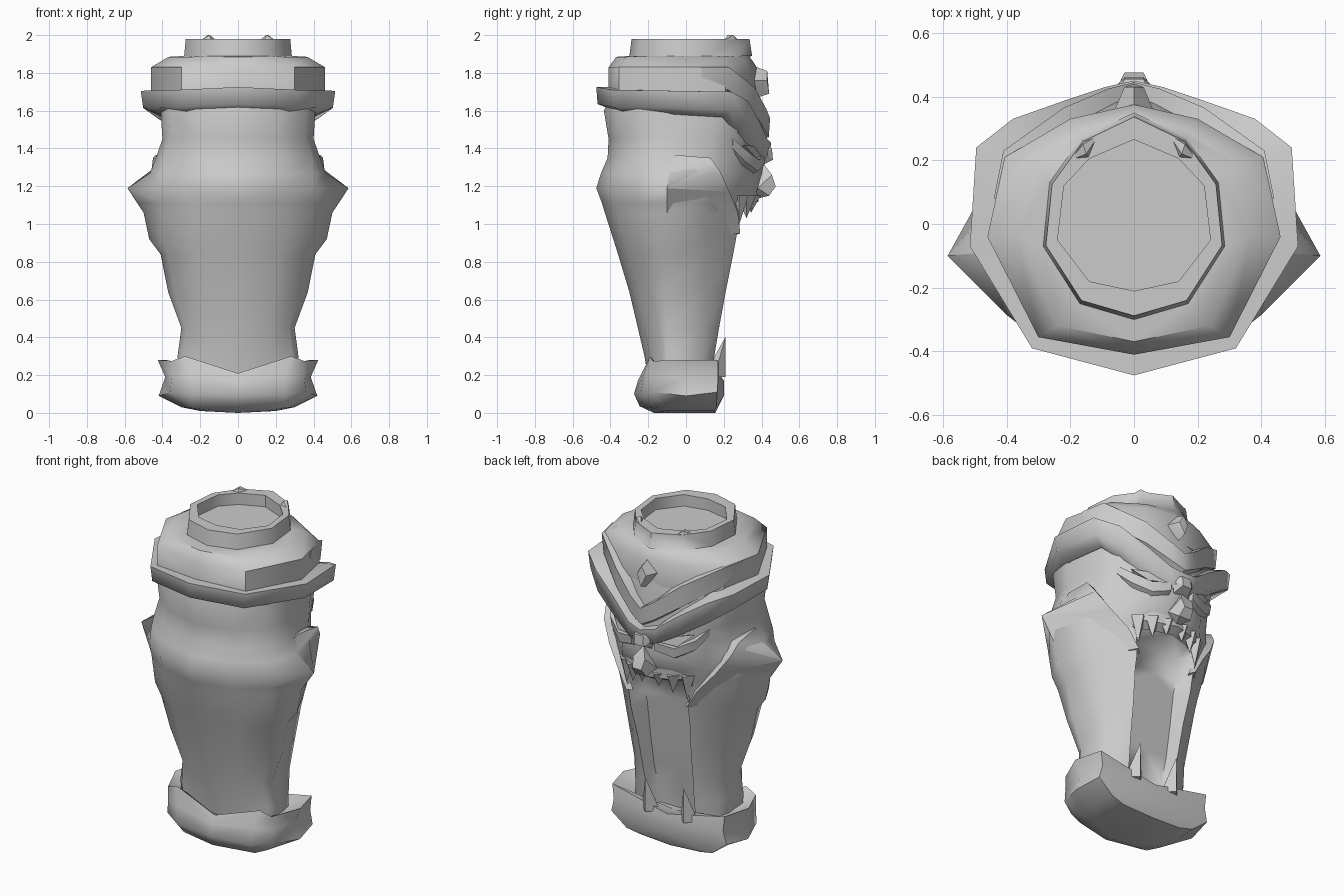
import bpy
import bmesh
from math import radians

default_cube = bpy.data.objects.get("Cube")
if default_cube:
    bpy.data.objects.remove(default_cube, do_unlink=True)

# One plain stone colour for every part
stone = bpy.data.materials.new("stone grey")
stone.use_nodes = True
stone.diffuse_color = (.6, .6, .6, 1)
shader = stone.node_tree.nodes["Principled BSDF"]
shader.inputs["Base Color"].default_value = stone.diffuse_color
shader.inputs["Roughness"].default_value = .8


def mirror(bm):
    geometry = bm.verts[:] + bm.edges[:] + bm.faces[:]
    bmesh.ops.mirror(bm, geom=geometry, axis='X', merge_dist=.001)


def finish(name, bm, angle):
    """Close open ends and turn the bmesh into a shaded object."""
    bmesh.ops.remove_doubles(bm, verts=bm.verts[:], dist=.0005)
    bmesh.ops.holes_fill(bm, edges=[e for e in bm.edges if e.is_boundary], sides=0)
    bmesh.ops.recalc_face_normals(bm, faces=bm.faces[:])
    mesh = bpy.data.meshes.new(name)
    bm.to_mesh(mesh)
    bm.free()
    mesh.materials.append(stone)
    part = bpy.data.objects.new(name, mesh)
    bpy.context.collection.objects.link(part)
    bpy.ops.object.select_all(action='DESELECT')
    part.select_set(True)
    bpy.context.view_layer.objects.active = part
    bpy.ops.object.shade_smooth_by_angle(angle=radians(angle))


def loft(name, rows, closed=False, angle=45):
    """Skin equal-length rows of points, one half of the model."""
    bm = bmesh.new()
    grid = [[bm.verts.new(point) for point in row] for row in rows]
    count = len(rows[0])
    for lower, upper in zip(grid, grid[1:]):
        for i in range(count if closed else count - 1):
            j = (i + 1) % count
            bm.faces.new((lower[i], lower[j], upper[j], upper[i]))
    mirror(bm)
    finish(name, bm, angle)


def band(name, path, inset=.8, undercut=.03, angle=45):
    """Moulding whose path points are x, y, top z and bottom z."""
    rows = []
    for x, y, top, bottom in path:
        rows.append([(x * inset, y * inset, top),
                     (x, y, top),
                     (x * .975, y * .985, bottom),
                     (x * inset, y * inset, bottom - undercut)])
    loft(name, rows, closed=True, angle=angle)


def hull(name, points, central=False):
    """Small faceted solid, either one across the centre or a pair."""
    bm = bmesh.new()
    for point in points:
        bm.verts.new(point)
    if central:
        mirror(bm)
    bmesh.ops.convex_hull(bm, input=bm.verts[:])
    if not central:
        mirror(bm)
    finish(name, bm, angle=20)


def tooth(name, x, y, root, tip, width, lean=0):
    """Four-sided spike from its root height to its tip height."""
    base = [(x - width, y, root), (x + width, y, root),
            (x, y + width, root), (x, y - width, root)]
    hull(name, base + [(x, y + lean, tip)])


def at_height(outline, z, sx=1, sy=1):
    return [(x * sx, y * sy, z) for x, y in outline]


# Body: height, front y, half width, flank x/y, rim x/y, inner x, centre y
levels = [
    (.18, -.20, .31, .28, .09, .16, .13, .12, .07),
    (.30, -.22, .32, .28, .09, .16, .15, .13, .08),
    (.45, -.255, .30, .28, .10, .17, .175, .14, .11),
    (.64, -.30, .37, .31, .11, .18, .21, .15, .13),
    (.84, -.36, .41, .35, .11, .20, .25, .15, .16),
    (.92, -.385, .47, .37, .11, .20, .265, .16, .17),
    (1.06, -.43, .50, .41, .11, .22, .28, .16, .19),
    (1.11, -.445, .53, .42, .11, .25, .26, .17, .33),
    (1.19, -.475, .585, .43, .11, .28, .25, .19, .40),
    (1.27, -.45, .465, .41, .12, .31, .25, .19, .41),
    (1.35, -.415, .435, .39, .12, .32, .25, .20, .41),
    (1.45, -.41, .40, .385, .14, .33, .26, .20, .40),
    (1.60, -.435, .41, .39, .17, .33, .29, .18, .40),
    (1.75, -.36, .38, .37, .15, .30, .26, .18, .37),
]
body_rows = []
for z, front, width, flank_x, flank_y, rim_x, rim_y, inner_x, centre in levels:
    shoulder = min(width * .9, .40)
    is_face = z > 1.1
    inner_y = centre - .06 if is_face else centre
    body_rows.append([(0, front, z),
                      (shoulder * .6, front * .865, z),
                      (shoulder, front * .6, z),
                      (width, -.1, z),
                      (flank_x, flank_y, z),
                      (rim_x, rim_y, z),
                      (inner_x, inner_y, z),
                      (0, centre, z)])
loft("hollow_jaw_body", body_rows, angle=62)

# Cheek plates: wedge from the flared flank to a raised edge beside the face
flare_root = [(.43, -.1, 1.33), (.46, -.1, 1.27), (.585, -.1, 1.19),
              (.585, -.1, 1.189), (.50, -.1, 1.06), (.47, -.1, .92)]
plate_edge = [(.435, -.05, 1.365), (.45, .13, 1.35), (.43, .18, 1.28),
              (.36, .23, 1.17), (.27, .275, 1.06), (.205, .287, .95)]
loft("cheek_plate", [[root, edge, (edge[0] * .86, edge[1] * .9, edge[2] - .01)]
                     for root, edge in zip(flare_root, plate_edge)],
     closed=True, angle=60)

# Cap with a stepped crown and a shallow dish in its top
cap_edge = [(0, -.41), (.3, -.355), (.46, -.04), (.405, .21), (.2, .33), (0, .375)]
crown_edge = [(0, -.30), (.17, -.25), (.285, -.07), (.265, .13), (.165, .27), (0, .35)]
dish_edge = [(0, -.21), (.14, -.18), (.24, -.05), (.22, .12), (.14, .205), (0, .265)]
loft("cap", [at_height(cap_edge, 1.68),
             at_height(cap_edge, 1.83),
             at_height(cap_edge, 1.885, .8, .9),
             at_height(crown_edge, 1.89),
             at_height(crown_edge, 1.98, .97, .96),
             at_height(dish_edge, 1.98),
             at_height(dish_edge, 1.91)])
hull("crown_bump", [(.14, .205, 1.97), (.20, .20, 1.97), (.11, .28, 1.97),
                    (.16, .26, 1.97), (.16, .25, 2.0), (.15, .22, 2.0)])

# Brim that dives at the back to form the brows
band("brim_and_brow", [(0, -.475, 1.725, 1.635), (.32, -.39, 1.71, 1.62),
                       (.515, -.07, 1.705, 1.615), (.495, .24, 1.70, 1.60),
                       (.38, .33, 1.65, 1.52), (.21, .39, 1.54, 1.42),
                       (.09, .43, 1.45, 1.36), (0, .45, 1.43, 1.34)],
     undercut=.035, angle=75)

# Forehead crest in a V, with a gem above its point
band("forehead_crest", [(.44, .08, 1.83, 1.74), (.41, .23, 1.83, 1.71),
                        (.22, .365, 1.72, 1.59), (.08, .425, 1.61, 1.50),
                        (0, .445, 1.56, 1.46)], inset=.82)
hull("forehead_gem", [(0, .35, 1.84), (0, .43, 1.81), (.06, .36, 1.76),
                      (.03, .43, 1.76), (0, .44, 1.69), (0, .38, 1.67)],
     central=True)

# Eyes and lower lids
hull("eye", [(.10, .40, 1.36), (.28, .31, 1.42), (.20, .37, 1.35),
             (.20, .36, 1.41), (.19, .25, 1.38)])
band("lower_lid", [(.34, .25, 1.45, 1.40), (.29, .32, 1.39, 1.33),
                   (.19, .385, 1.34, 1.28), (.08, .42, 1.36, 1.31)], inset=.85)

# Brow knot and nose
hull("brow_knot", [(.05, .40, 1.42), (.07, .42, 1.37), (.03, .455, 1.40),
                   (.03, .46, 1.34), (.05, .40, 1.31)], central=True)
hull("nose", [(0, .41, 1.32), (.07, .38, 1.19), (.04, .455, 1.26),
              (.03, .475, 1.20), (.04, .44, 1.15), (0, .36, 1.13)],
     central=True)

# Upper lip and its ragged teeth
band("upper_lip", [(.25, .27, 1.20, 1.13), (.15, .345, 1.20, 1.12),
                   (0, .39, 1.19, 1.12)], inset=.85)
teeth = [(.055, .345, 1.06), (.135, .32, 1.03), (.205, .28, .99)]
for index, (x, y, tip) in enumerate(teeth):
    tooth(f"upper_teeth_{index + 1}", x, y, 1.15, tip, .05)

# Lower fangs standing inside the chin
tooth("lower_fang", .13, .15, .19, .405, .06, lean=.06)

# Chin-shaped foot with flared sides
foot_rows = [
    [(0, -.17, 0), (.18, -.12, .01), (.2, -.08, .01),
     (.2, .02, .01), (.2, .15, .01), (0, .155, 0)],
    [(0, -.245, .035), (.24, -.18, .025), (.28, -.12, .03),
     (.3, .02, .03), (.29, .16, .03), (0, .165, .02)],
    [(0, -.275, .10), (.25, -.24, .10), (.36, -.17, .11),
     (.42, 0, .09), (.39, .165, .11), (0, .20, .09)],
    [(0, -.255, .17), (.25, -.225, .20), (.35, -.175, .19),
     (.385, 0, .19), (.37, .17, .19), (0, .20, .17)],
    [(0, -.225, .21), (.28, -.19, .30), (.35, -.175, .275),
     (.425, 0, .28), (.38, .17, .28), (0, .18, .20)],
]
foot_rows.append([(x * .6, y * .6, .2) for x, y, z in foot_rows[-1]])
loft("chin_foot", foot_rows, angle=55)
